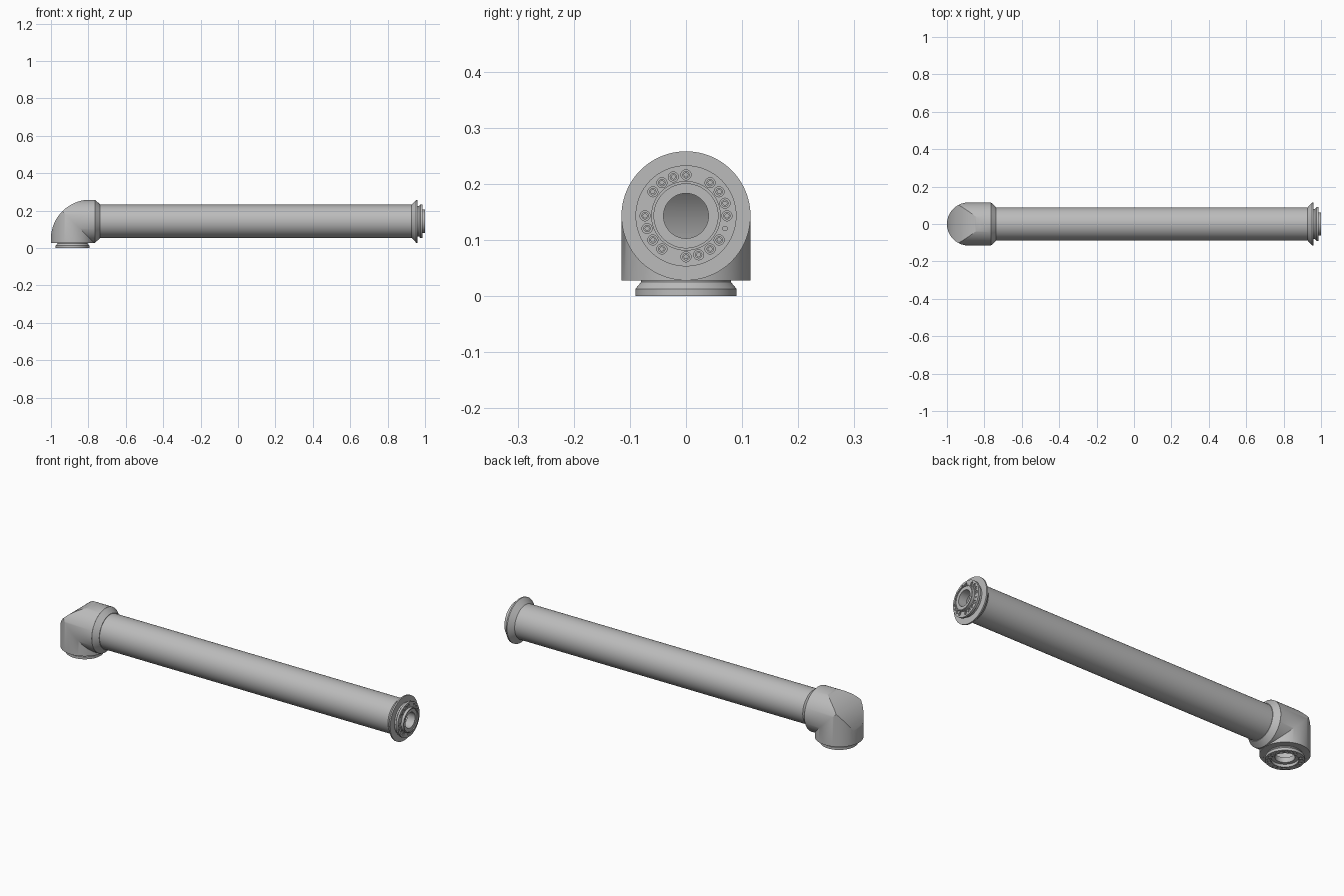
import bpy, bmesh, math
from mathutils import Matrix, Vector

if "Cube" in bpy.data.objects:
    bpy.data.objects.remove(bpy.data.objects["Cube"])

XC, ZC, R = -0.885, 0.143, 0.115      # elbow centre and radius
SEG = 96

metal = bpy.data.materials.new("metal_grey")
metal.diffuse_color = (0.5, 0.5, 0.5, 1)
metal.use_nodes = True
metal.node_tree.nodes["Principled BSDF"].inputs["Base Color"].default_value = metal.diffuse_color

# local z axis -> world x axis at tube height, or -> world down under the elbow
ALONG = Matrix.Translation((0, 0, ZC)) @ Matrix(((0, 0, 1, 0), (1, 0, 0, 0), (0, 1, 0, 0), (0, 0, 0, 1)))
DOWN = Matrix.Translation((XC, 0, 0)) @ Matrix.Rotation(math.pi, 4, 'X')


def finish(bm, name, matrix=Matrix()):
    bmesh.ops.transform(bm, matrix=matrix, verts=bm.verts)
    bmesh.ops.recalc_face_normals(bm, faces=bm.faces)
    me = bpy.data.meshes.new(name)
    bm.to_mesh(me)
    bm.free()
    me.materials.append(metal)
    ob = bpy.data.objects.new(name, me)
    bpy.context.collection.objects.link(ob)
    smooth(ob)
    return ob


def smooth(ob):
    ob.data.shade_smooth()
    ob.data.set_sharp_from_angle(angle=math.radians(25))


def loft(bm, rings, closed=False):
    n = len(rings[0])
    pairs = list(zip(rings, rings[1:]))
    if closed:
        pairs.append((rings[-1], rings[0]))
    for a, b in pairs:
        for i in range(n):
            j = (i + 1) % n
            bm.faces.new((a[i], a[j], b[j], b[i]))
    if not closed:
        bm.faces.new(rings[0])
        bm.faces.new(rings[-1])


def lathe(name, profile, matrix, seg=SEG):
    """Revolve a closed (radius, height) outline."""
    bm = bmesh.new()
    turn = [2 * math.pi * i / seg for i in range(seg)]
    rings = [[bm.verts.new((r * math.cos(t), r * math.sin(t), h)) for t in turn] for r, h in profile]
    loft(bm, rings, closed=True)
    return finish(bm, name, matrix)


def boolean(ob, cutter, operation):
    mod = ob.modifiers.new("cut", 'BOOLEAN')
    mod.operation, mod.object, mod.solver = operation, cutter, 'EXACT'
    bpy.context.view_layer.update()
    dg = bpy.context.evaluated_depsgraph_get()
    me = bpy.data.meshes.new_from_object(ob.evaluated_get(dg))
    ob.modifiers.clear()
    ob.data = me
    smooth(ob)
    bpy.data.objects.remove(cutter)


def mitred_pipe(name, r, z0, x1, arc):
    """Mitred right-angle pipe with its outer corner rounded off."""
    bm = bmesh.new()
    turn = [2 * math.pi * i / SEG for i in range(SEG)]
    c = [(r * math.cos(t), r * math.sin(t)) for t in turn]
    loft(bm, [[bm.verts.new((XC + u, v, z0)) for u, v in c],
              [bm.verts.new((XC + u, v, ZC - u)) for u, v in c],
              [bm.verts.new((x1, v, ZC - u)) for u, v in c]])
    pipe = finish(bm, name)
    cx, cz = -0.79, 0.048
    outline = [(cx - arc * math.cos(a), cz + arc * math.sin(a))
               for a in (math.pi / 2 * i / 32 for i in range(33))]
    outline += [(-0.5, cz + arc), (-0.5, -0.2), (cx - arc, -0.2)]
    bm = bmesh.new()
    loft(bm, [[bm.verts.new((x, y, z)) for x, z in outline] for y in (-0.2, 0.2)])
    boolean(pipe, finish(bm, "corner_cutter"), 'INTERSECT')
    return pipe


def bolt_places():
    for k in range(4):
        for deg in (0, 18, 36, 54):
            a = math.radians(deg + 90 * k)
            yield Vector((0.073 * math.cos(a), 0.073 * math.sin(a), 0))


def bolt_circle(label, flange, matrix, top):
    """Counterbored holes with socket-head bolts around a flange face."""
    bm = bmesh.new()
    for p in bolt_places():
        bmesh.ops.create_cone(bm, cap_ends=True, segments=20, radius1=0.009, radius2=0.009, depth=0.012,
                              matrix=Matrix.Translation(p + Vector((0, 0, top))))
    a = math.radians(-18)
    bmesh.ops.create_cone(bm, cap_ends=True, segments=12, radius1=0.004, radius2=0.004, depth=0.012,
                          matrix=Matrix.Translation((0.073 * math.cos(a), 0.073 * math.sin(a), top)))
    boolean(flange, finish(bm, "hole_cutter", matrix), 'DIFFERENCE')
    bm = bmesh.new()
    for p in bolt_places():
        rings = []
        for r, h in ((0.0065, -0.007), (0.0065, -0.001), (0.0035, -0.001), (0.0035, -0.004)):
            rings.append([bm.verts.new((p.x + r * math.cos(i * math.pi / 6),
                                        p.y + r * math.sin(i * math.pi / 6), top + h)) for i in range(12)])
        loft(bm, rings)
    finish(bm, label + "_bolts", matrix)


# hollow elbow housing
elbow = mitred_pipe("elbow_housing", R, 0.0275, -0.7645, 0.2105)
boolean(elbow, mitred_pipe("elbow_hollow", 0.1, 0.01, -0.75, 0.195), 'DIFFERENCE')

# tapered collar between elbow and tube
lathe("elbow_collar", [(R, -0.765), (0.091, -0.738), (0.085, -0.738), (0.085, -0.765)], ALONG)

# long tube with flared end
lathe("arm_tube", [(0.0885, -0.765), (0.0885, 0.928), (R, 0.953), (R, 0.96),
                   (0.078, 0.96), (0.078, -0.765)], ALONG)

# connector at the far end, with raised hub
end = lathe("end_connector", [(0.081, 0.95), (0.081, 0.968), (0.09, 0.975), (0.09, 0.986), (0.062, 0.986),
                              (0.062, 1.0), (0.057, 1.0), (0.057, 0.995), (0.04, 0.995), (0.04, 0.95)], ALONG)
bolt_circle("end", end, ALONG, 0.986)

# connector under the elbow, with recessed socket
base = lathe("base_connector", [(0.101, -0.04), (0.101, -0.028), (0.08, -0.028), (0.08, -0.025), (0.09, -0.013),
                                (0.09, 0), (0.062, 0), (0.062, -0.014), (0.045, -0.014), (0.045, -0.04)], DOWN)
bolt_circle("base", base, DOWN, 0.0)
